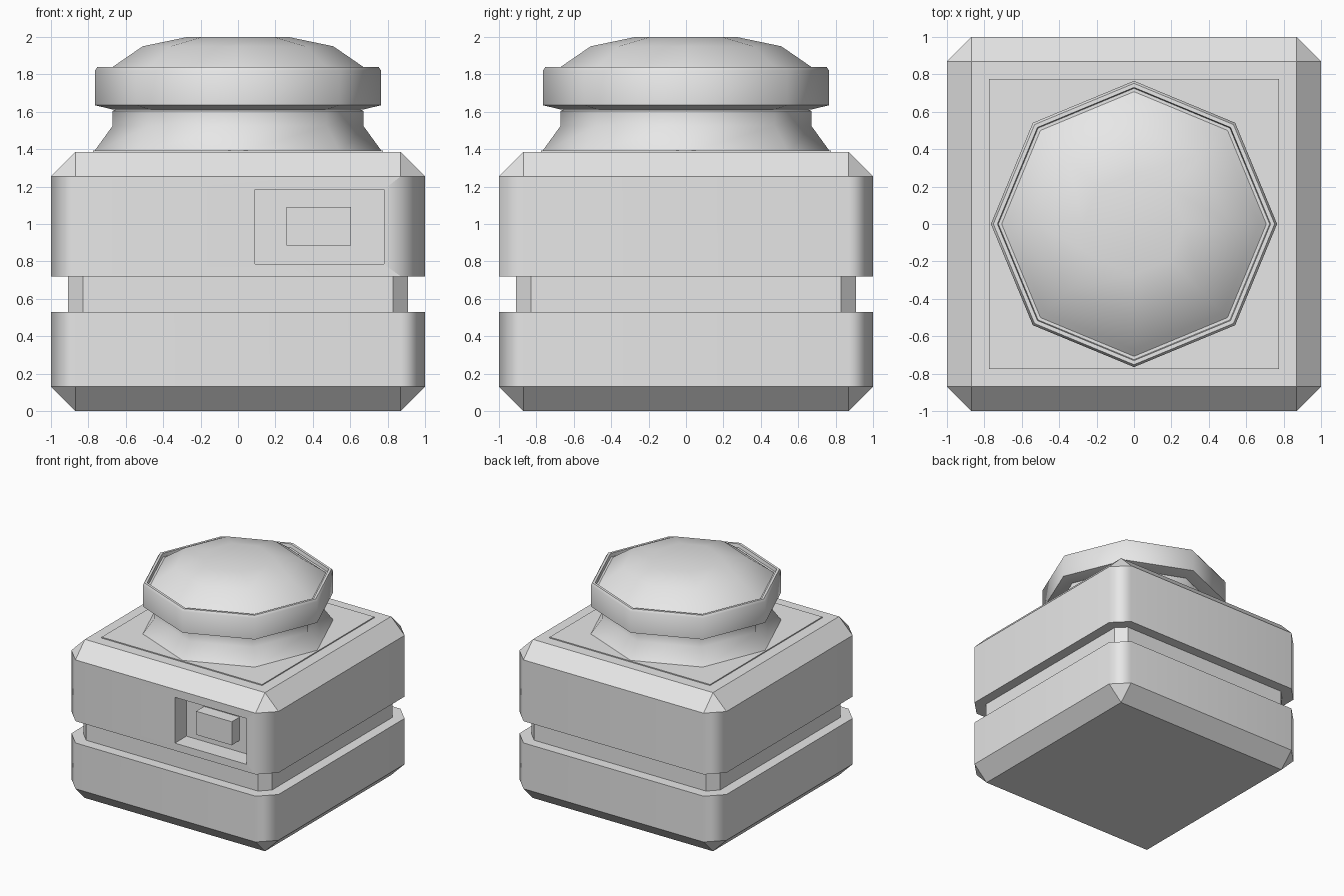
import bpy, bmesh, math

old = bpy.data.objects.get("Cube")
if old:
    bpy.data.objects.remove(old, do_unlink=True)

# Single matte grey for the whole model
grey = bpy.data.materials.new("plain_grey")
grey.use_nodes = True
grey.diffuse_color = (0.8, 0.8, 0.8, 1)
grey.node_tree.nodes["Principled BSDF"].inputs["Base Color"].default_value = (0.8, 0.8, 0.8, 1)


def loft(name, rings):
    """Skin a stack of equal rings and cap both ends."""
    bm = bmesh.new()
    loops = [[bm.verts.new(p) for p in ring] for ring in rings]
    n = len(loops[0])
    for a, b in zip(loops, loops[1:]):
        for i in range(n):
            j = (i + 1) % n
            bm.faces.new((a[i], a[j], b[j], b[i]))
    bm.faces.new(loops[0][::-1])
    bm.faces.new(loops[-1])
    bmesh.ops.remove_doubles(bm, verts=bm.verts, dist=0.0005)
    bmesh.ops.recalc_face_normals(bm, faces=bm.faces)
    mesh = bpy.data.meshes.new(name)
    bm.to_mesh(mesh)
    bm.free()
    obj = bpy.data.objects.new(name, mesh)
    bpy.context.collection.objects.link(obj)
    mesh.materials.append(grey)
    return obj


def square_ring(half, cut, z):
    """Square with its corners cut off, counter-clockwise."""
    h, k = half, half - cut
    return [(h, -k, z), (h, k, z), (k, h, z), (-k, h, z),
            (-h, k, z), (-h, -k, z), (-k, -h, z), (k, -h, z)]


def octagon_ring(radius, z):
    return [(radius * math.cos(i * math.pi / 4), radius * math.sin(i * math.pi / 4), z)
            for i in range(8)]


def box(name, x0, x1, y0, y1, z0, z1):
    corners = ((x0, y0), (x1, y0), (x1, y1), (x0, y1))
    return loft(name, [[(x, y, z) for x, y in corners] for z in (z0, z1)])


def smooth(obj, angle):
    bpy.ops.object.select_all(action="DESELECT")
    obj.select_set(True)
    bpy.context.view_layer.objects.active = obj
    bpy.ops.object.shade_smooth_by_angle(angle=math.radians(angle))


# Body: chamfered block with a groove around the waist
body = loft("body", [square_ring(*r) for r in (
    (0.87, 0, 0), (1, 0.13, 0.13), (1, 0.13, 0.53), (0.91, 0.08, 0.53),
    (0.91, 0.08, 0.72), (1, 0.13, 0.72), (1, 0.13, 1.255), (0.87, 0, 1.385))])

# Pocket in the front, cut out of the body
cutter = box("pocket_cutter", 0.09, 0.78, -1.2, -0.84, 0.785, 1.185)
cutter.hide_render = True
cut = body.modifiers.new("pocket", "BOOLEAN")
cut.operation = "DIFFERENCE"
cut.solver = "EXACT"
cut.object = cutter
bpy.context.view_layer.objects.active = body
bpy.ops.object.modifier_apply(modifier=cut.name)
bpy.data.objects.remove(cutter, do_unlink=True)

# Smooth only the upright outer corners of the body
smooth(body, 50)
bm = bmesh.new()
bm.from_mesh(body.data)
for e in bm.edges:
    a, b = (v.co for v in e.verts)
    upright = (a - b).xy.length < 0.001
    in_groove = 0.5 < (a.z + b.z) / 2 < 0.75
    if not upright or in_groove:
        e.smooth = False
bm.to_mesh(body.data)
bm.free()
weights = body.modifiers.new("even_normals", "WEIGHTED_NORMAL")
weights.keep_sharp = True

# Small push button inside the pocket
box("pocket_button", 0.26, 0.605, -0.95, -0.83, 0.885, 1.09)

# Thin square plate on top of the body
box("top_plate", -0.775, 0.775, -0.775, 0.775, 1.375, 1.394)

# Flared neck under the cap
neck = loft("neck", [octagon_ring(*r) for r in (
    (0.775, 1.38), (0.67, 1.525), (0.67, 1.605), (0.62, 1.625))])
smooth(neck, 50)

# Cap rim with a slim lip around the dome
rim = loft("cap_rim", [octagon_ring(*r) for r in (
    (0.67, 1.612), (0.765, 1.635), (0.765, 1.82), (0.752, 1.84),
    (0.73, 1.84), (0.725, 1.81))])
smooth(rim, 50)

# Domed top of the cap
dome = loft("cap_dome", [octagon_ring(*r) for r in (
    (0.72, 1.80), (0.67, 1.84), (0.51, 1.95), (0.27, 2.0))])
smooth(dome, 50)
